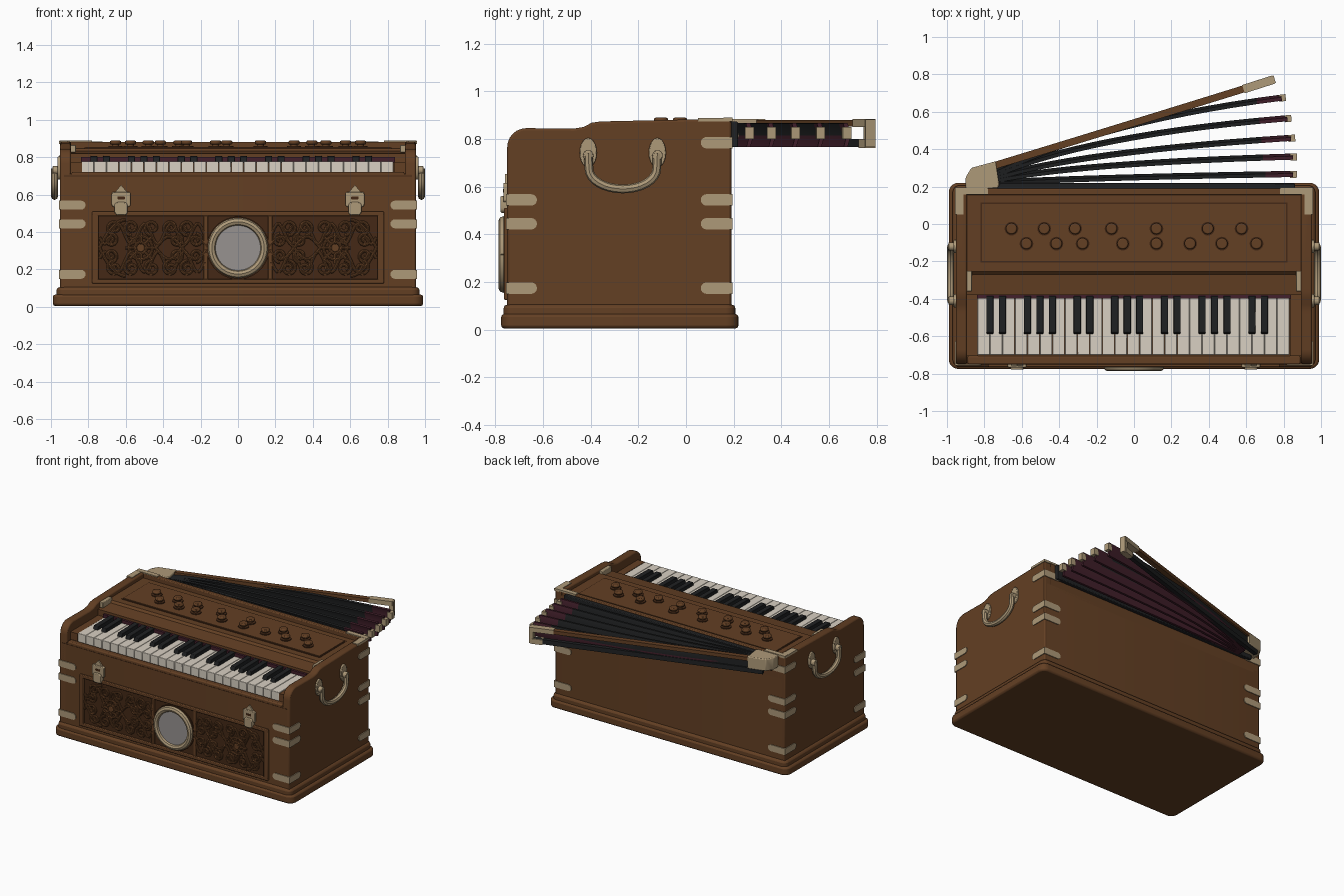
import bpy, bmesh, math
from mathutils import Vector

if "Cube" in bpy.data.objects:
    bpy.data.objects.remove(bpy.data.objects["Cube"])

def mat(name, *c):
    m = bpy.data.materials.new(name)
    m.diffuse_color = (*c, 1)
    m.use_nodes = True
    m.node_tree.nodes["Principled BSDF"].inputs["Base Color"].default_value = m.diffuse_color
    return m

BROWN = mat("brown_wood", 0.125, 0.050, 0.017)
DARK = mat("dark_carved_wood", 0.058, 0.022, 0.008)
BRASS = mat("pale_brass", 0.42, 0.32, 0.19)
IVORY = mat("ivory", 0.69, 0.63, 0.54)
BLACK = mat("black", 0.014, 0.015, 0.016)
PURPLE = mat("purple_cloth", 0.055, 0.014, 0.024)
GREY = mat("grey_mesh", 0.31, 0.29, 0.28)

def finish(name, bm, *mats, bevel=0, smooth=True):
    bmesh.ops.recalc_face_normals(bm, faces=bm.faces)
    me = bpy.data.meshes.new(name)
    bm.to_mesh(me)
    bm.free()
    for m in mats:
        me.materials.append(m)
    ob = bpy.data.objects.new(name, me)
    bpy.context.collection.objects.link(ob)
    if bevel:
        b = ob.modifiers.new("bevel", "BEVEL")
        b.width, b.segments, b.limit_method = bevel, 2, "ANGLE"
    if smooth:
        bpy.ops.object.select_all(action="DESELECT")
        ob.select_set(True)
        bpy.context.view_layer.objects.active = ob
        bpy.ops.object.shade_smooth_by_angle(angle=math.radians(35))
    return ob

def prism(name, pts, axis, a, b, m, bevel=0):
    """Extrude a 2D outline along an axis from a to b."""
    put = {"x": lambda u, v, d: (d, u, v), "y": lambda u, v, d: (u, d, v),
           "z": lambda u, v, d: (u, v, d)}[axis]
    bm = bmesh.new()
    lo = [bm.verts.new(put(u, v, a)) for u, v in pts]
    hi = [bm.verts.new(put(u, v, b)) for u, v in pts]
    bm.faces.new(lo)
    bm.faces.new(hi)
    for i in range(len(pts)):
        j = (i + 1) % len(pts)
        bm.faces.new((lo[i], lo[j], hi[j], hi[i]))
    return finish(name, bm, m, bevel=bevel)

def rrect(u0, u1, v0, v1, r, n=5):
    u0, u1 = sorted((u0, u1))
    out = []
    for k, (u, v) in enumerate(((u1 - r, v1 - r), (u0 + r, v1 - r), (u0 + r, v0 + r), (u1 - r, v0 + r))):
        for i in range(n + 1):
            t = math.pi / 2 * (k + i / n)
            out.append((u + r * math.cos(t), v + r * math.sin(t)))
    return out

def circle(u, v, r, n=32, rv=None):
    return [(u + r * math.cos(2 * math.pi * i / n), v + (rv or r) * math.sin(2 * math.pi * i / n)) for i in range(n)]

def box(name, x0, x1, y0, y1, z0, z1, m, bevel=0):
    return prism(name, [(x0, y0), (x1, y0), (x1, y1), (x0, y1)], "z", z0, z1, m, bevel)

def tubes(name, paths, radius, m):
    cu = bpy.data.curves.new(name, "CURVE")
    cu.dimensions, cu.bevel_depth, cu.bevel_resolution, cu.use_fill_caps = "3D", radius, 2, True
    for p in paths:
        s = cu.splines.new("POLY")
        s.points.add(len(p) - 1)
        for q, c in zip(s.points, p):
            q.co = (*c, 1)
    ob = bpy.data.objects.new(name, cu)
    bpy.context.collection.objects.link(ob)
    bpy.context.view_layer.update()
    me = bpy.data.meshes.new_from_object(ob.evaluated_get(bpy.context.evaluated_depsgraph_get()))
    bpy.data.objects.remove(ob)
    bm = bmesh.new()
    bm.from_mesh(me)
    return finish(name, bm, m)

def bezier(a, b, c, n=14):
    a, b, c = map(Vector, (a, b, c))
    return [a * (1 - t) ** 2 + b * 2 * t * (1 - t) + c * t * t for t in (i / n for i in range(n + 1))]

def sweep(name, path, section, mats, rule=lambda c: 0):
    """Sweep a closed (sideways offset, z) section along a plan path."""
    bm = bmesh.new()
    rings = []
    for i, p in enumerate(path):
        d = (path[min(i + 1, len(path) - 1)] - path[max(i - 1, 0)]).normalized()
        rings.append([bm.verts.new((p.x - d.y * o, p.y + d.x * o, z)) for o, z in section])
    n = len(section)
    for r, s in zip(rings, rings[1:]):
        for i in range(n):
            bm.faces.new((r[i], r[(i + 1) % n], s[(i + 1) % n], s[i]))
    bm.faces.new(rings[0])
    bm.faces.new(rings[-1])
    for f in bm.faces:
        f.material_index = rule(f.calc_center_median())
    return finish(name, bm, *mats)

# Base skirt and main case
prism("base_skirt", rrect(-.99, .99, -.775, .22, .05), "z", .005, .065, BROWN, .012)
prism("base_moulding", rrect(-.97, .97, -.765, .207, .04), "z", .05, .105, BROWN, .015)
prism("case", rrect(-.95, .95, -.75, .19, .02), "z", .08, .71, BROWN)
box("front_rail", -.89, .89, -.75, -.705, .68, .722, BROWN, .008)
box("lid_seam", -.93, .93, -.7515, -.74, .697, .701, DARK)

# Deck with sloped lip, back rim and raised panel
prism("deck", [(-.38, .69), (-.38, .82), (-.27, .832), (-.255, .847), (.19, .85), (.19, .69)],
      "x", -.9, .9, BROWN)
box("deck_back_rim", -.9, .9, .155, .19, .84, .882, BROWN, .006)
box("deck_panel_groove", -.82, .82, -.205, .115, .846, .851, DARK)
box("deck_panel", -.812, .812, -.197, .107, .846, .855, BROWN)
box("felt_strip", -.84, .84, -.397, -.378, .77, .802, PURPLE)

# Keyboard
KEY = 1.668 / 25
for i in range(25):
    x = -.837 + i * KEY
    box("white_key", x + .0008, x + KEY - .0008, -.7, -.385, .70, .778, IVORY, .003)
for i in range(1, 25):
    if i % 7 in (1, 2, 4, 5, 6) and i < 24:
        x = -.837 + i * KEY
        prism("black_key", [(-.59, .77), (-.578, .803), (-.385, .806), (-.385, .77)],
              "x", x - .019, x + .019, BLACK, .003)

# Stop knobs in two staggered rows
rows = ((-.025, (-.655, -.48, -.315, -.12, .12, .395, .575)),
        (-.105, (-.575, -.415, -.275, -.06, .12, .3, .47, .655)))
for y, xs in rows:
    for x in xs:
        prism("knob_collar", circle(x, y, .037, 20), "z", .85, .861, DARK)
        prism("knob_stem", circle(x, y, .018, 16), "z", .855, .872, BROWN)
        prism("knob_head", circle(x, y, .030, 20), "z", .868, .889, BROWN, .007)

# Side panels: stepped, rounded profile
arc = [(-.67 - .08 * math.cos(t), .765 + .08 * math.sin(t)) for t in (i * math.pi / 12 for i in range(7))]
side = [(-.75, .09)] + arc + [(-.47, .843), (-.43, .85), (-.395, .868), (-.36, .873), (.175, .885), (.19, .875), (.19, .09)]

def tongue(u_edge, u_in, z0, z1):
    """Plate outline, square at the edge and rounded at the inner end."""
    r, s = (z1 - z0) / 2, 1 if u_in > u_edge else -1
    a = [-math.pi / 2 + math.pi * i / 8 for i in range(9)]
    return [(u_edge, z0)] + [(u_in + s * r * (math.cos(t) - 1), (z0 + z1) / 2 + r * math.sin(t)) for t in a] + [(u_edge, z1)]

for s, tag in ((-1, "left"), (1, "right")):
    prism(tag + "_side_panel", side, "x", s * .893, s * .952, BROWN, .01)
    box(tag + "_key_cheek", s * .835, s * .9, -.706, -.38, .69, .775, BROWN)
    # Corner straps wrap each vertical edge
    for z in (.15, .42, .52, .76):
        for yf, yi, yo, end in ((-.756, -.748, -.625, "front"), (.196, .188, .062, "back")):
            if end == "front" and z > .7:
                continue
            prism(f"{tag}_{end}_strap_side", tongue(yf, yo, z, z + .048), "x", s * .945, s * .958, BRASS)
            prism(f"{tag}_{end}_strap_face", tongue(s * .957, s * .815, z, z + .048), "y", yf, yi, BRASS)
    # Top corner plates
    box(tag + "_corner_plate_long", s * .78, s * .955, .158, .194, .876, .889, BRASS)
    box(tag + "_corner_plate_cross", s * .912, s * .957, .05, .194, .872, .888, BRASS)
    box(tag + "_deck_tab", s * .867, s * .897, -.36, -.25, .825, .866, BRASS, .004)
    # Carrying handle
    for y in (-.41, -.12):
        prism(tag + "_handle_pad", circle(y, .742, .036, 20, .062), "x", s * .945, s * .964, BRASS, .004)
        prism(tag + "_handle_pivot", circle(y, .73, .022, 16), "x", s * .95, s * .992, BRASS, .004)
    loop = [(s * .981, -.265 + .142 * math.cos(t), .675 + .085 * math.sin(t)) for t in
            (math.pi + math.pi * i / 16 for i in range(17))]
    tubes(tag + "_handle", [[(s * .981, -.41, .74)] + loop + [(s * .981, -.12, .74)]], .0185, BRASS)
    # Latches
    prism(tag + "_latch_plate", rrect(s * .575, s * .675, .535, .615, .012), "y", -.766, -.745, BRASS, .004)
    prism(tag + "_latch_hook", rrect(s * .59, s * .66, .49, .56, .02), "y", -.778, -.745, BRASS, .005)
    prism(tag + "_latch_tip", [(s * .59, .61), (s * .625, .652), (s * .66, .61)], "y", -.76, -.745, BRASS)
    prism(tag + "_latch_slot", rrect(s * .605, s * .645, .575, .59, .004), "y", -.768, -.76, DARK)

    # Carved scrollwork: rosette, spirals and vines
    def at(x, z):
        return (s * x, -.755, z)
    def spiral(cx, cz, r, a0, d, turns=1.4, n=22):
        return [at(cx + r * (1 - .8 * i / n) * math.cos(a0 + d * turns * 2 * math.pi * i / n),
                   cz + r * (1 - .8 * i / n) * math.sin(a0 + d * turns * 2 * math.pi * i / n)) for i in range(n + 1)]
    P = []
    for r in (.062, .03):
        P.append([at(u, v) for u, v in circle(.52, .315, r, 24)] + [at(.52 + r, .315)])
    for k in range(8):
        t = k * math.pi / 4
        P.append([at(.52 + r * math.cos(t), .315 + r * math.sin(t)) for r in (.03, .082)])
    for d in (1, -1):
        for x in (.27, .36, .46, .57, .66):
            P.append(spiral(x, .315 + d * .108, .042, -d * math.pi / 2, d))
        for x in (.225, .33, .68):
            P.append(spiral(x, .315 + d * .042, .036, d * math.pi / 2, d))
        P.append([at(.18 + .56 * i / 40, .315 + d * (.075 + .055 * math.sin(i * .62))) for i in range(41)])
        P.append([at(.60 + .14 * i / 10, .315 + d * .15 * (1 - (i / 10) ** 2)) for i in range(11)])
        P.append([at(.16 + .28 * i / 14, .315 + d * .06 * math.sin(i * math.pi / 7)) for i in range(15)])
    tubes(tag + "_scrollwork", P, .0085, BROWN)
    prism(tag + "_rosette_heart", circle(s * .52, .315, .022, 16), "y", -.765, -.75, BROWN, .004)

# Carved front panel ground and frame
box("carved_ground", -.775, .775, -.7525, -.745, .13, .51, DARK)
for z0, z1 in ((.125, .15), (.485, .51)):
    box("panel_frame_bar", -.78, .78, -.764, -.745, z0, z1, BROWN, .005)
for s in (-1, 1):
    box("panel_frame_post", s * .745, s * .78, -.764, -.745, .125, .51, BROWN, .005)
    box("panel_inner_post", s * .16, s * .185, -.76, -.745, .14, .5, BROWN, .004)

# Sound hole
prism("sound_hole_backing", circle(0, .315, .168, 48), "y", -.762, -.745, DARK)
prism("sound_hole_mesh", circle(0, .315, .13, 48), "y", -.769, -.745, GREY)
tubes("sound_hole_ring", [[(u, -.766, v) for u, v in circle(0, .315, .14, 48)] + [(.14, -.766, .315)]], .021, BRASS)

# Bellows: fanned folds hinged at the left of the back
fold = [(-.011, .865), (.008, .867), (.022, .815), (.008, .765), (-.009, .765), (.004, .815)]
ends = (((-.15, .55), (.79, .67)), ((-.25, .47), (.82, .56)), ((-.3, .38), (.84, .455)),
        ((-.3, .32), (.85, .355)), ((-.2, .245), (.85, .262)))
for i, (mid, end) in enumerate(ends):
    path = bezier((-.75, .268 - .013 * i), mid, end)
    sweep("bellows_fold", path, fold, (BLACK, PURPLE), lambda c: int(c.z < .808 or c.x > .68))
    d = (path[-1] - path[-2]).normalized()
    sweep("bellows_tip", [path[-1] - d * .015, path[-1] + d * .022],
          [(-.015, .85), (.022, .85), (.022, .80), (-.015, .80)], (BRASS,))
box("bellows_back_slat", -.86, .86, .185, .218, .765, .872, BLACK, .005)

# Outer bellows frame with brass end bracket and hinge block
rail = bezier((-.84, .285), (-.1, .51), (.73, .768))
sweep("outer_rail_top", rail, [(-.02, .852), (.018, .852), (.018, .879), (-.02, .879)], (BROWN,))
sweep("outer_rail_bottom", rail, [(-.016, .765), (.014, .765), (.014, .80), (-.016, .80)], (BLACK,))
sweep("outer_cloth", rail[:9], [(-.008, .79), (.004, .79), (.004, .86), (-.008, .86)], (BLACK,))
bracket = [Vector((.585, .722)), Vector((.745, .773))]
sweep("bracket_top", bracket, [(-.024, .85), (.022, .85), (.022, .884), (-.024, .884)], (BRASS,))
sweep("bracket_bottom", bracket[1:] + [Vector((.66, .746))],
      [(-.022, .762), (.024, .762), (.024, .80), (-.022, .80)], (BRASS,))
sweep("bracket_end", [Vector((.722, .766)), Vector((.752, .775))],
      [(-.022, .765), (.02, .765), (.02, .882), (-.022, .882)], (BRASS,))
prism("hinge_block", [(-.9, .19), (-.9, .25), (-.87, .3), (-.74, .335), (-.72, .21), (-.73, .19)],
      "z", .795, .884, BRASS, .006)
